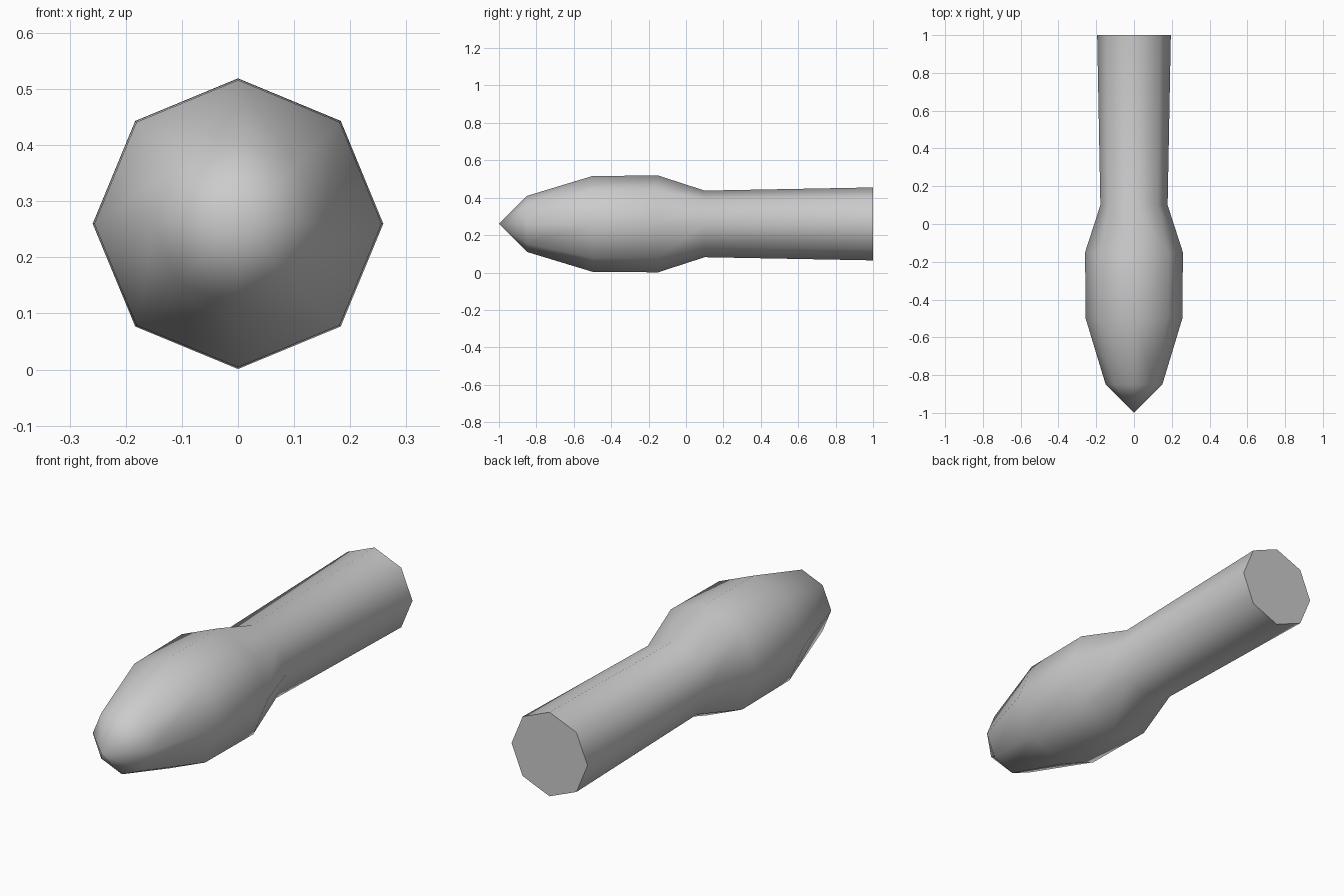
import bpy
import bmesh
from math import cos, sin, pi, radians

cube = bpy.data.objects.get("Cube")
if cube:
    bpy.data.objects.remove(cube, do_unlink=True)

SIDES = 8
AXIS_Z = 0.26
# (y, radius) of each ring, from behind the tip to the flat end
RINGS = [(-0.85, 0.15), (-0.5, 0.256), (-0.15, 0.259), (0.1, 0.178), (1.0, 0.195)]

grey = bpy.data.materials.new("plain grey")
grey.use_nodes = True
colour = (0.6, 0.6, 0.6, 1)
grey.diffuse_color = colour
grey.node_tree.nodes["Principled BSDF"].inputs["Base Color"].default_value = colour

# Octagonal body lofted along y
bm = bmesh.new()
rings = [[bm.verts.new((r * cos(2 * pi * i / SIDES), y, AXIS_Z + r * sin(2 * pi * i / SIDES)))
          for i in range(SIDES)] for y, r in RINGS]
tip = bm.verts.new((0, -1, AXIS_Z))
for i in range(SIDES):
    j = (i + 1) % SIDES
    bm.faces.new((tip, rings[0][i], rings[0][j]))
    for a, b in zip(rings, rings[1:]):
        bm.faces.new((a[i], b[i], b[j], a[j]))
bm.faces.new(rings[-1])
bmesh.ops.recalc_face_normals(bm, faces=bm.faces)

mesh = bpy.data.meshes.new("pointed_shaft")
bm.to_mesh(mesh)
bm.free()
mesh.materials.append(grey)
body = bpy.data.objects.new("pointed_shaft", mesh)
bpy.context.collection.objects.link(body)

# Smooth sides, sharp flat end
bpy.ops.object.select_all(action="DESELECT")
body.select_set(True)
bpy.context.view_layer.objects.active = body
bpy.ops.object.shade_smooth_by_angle(angle=radians(60))
